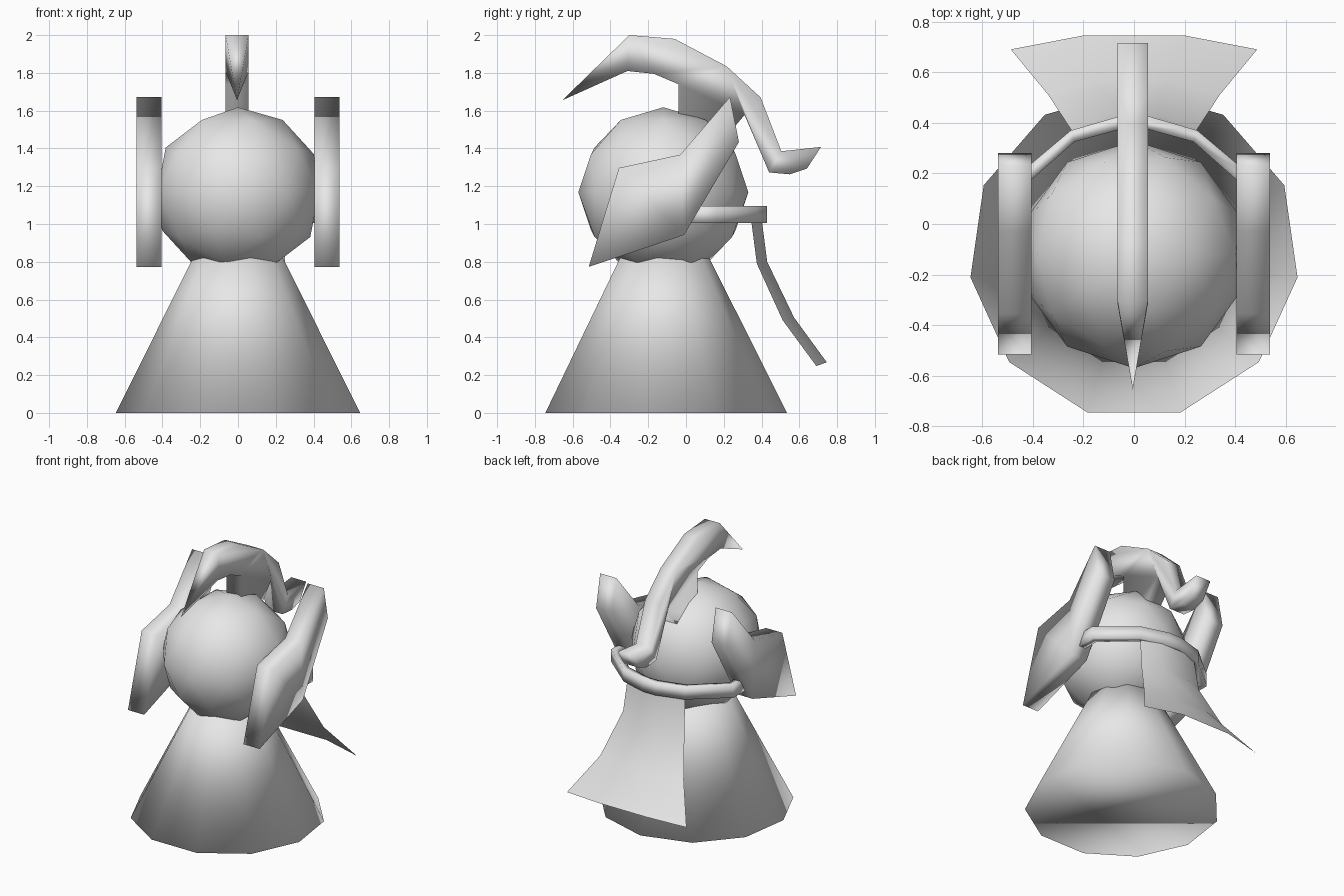
import bpy, bmesh
from mathutils import Vector

if "Cube" in bpy.data.objects:
    bpy.data.objects.remove(bpy.data.objects["Cube"], do_unlink=True)

grey = bpy.data.materials.new("plain grey")
grey.use_nodes = True
grey.diffuse_color = (0.8, 0.8, 0.8, 1)
grey.node_tree.nodes["Principled BSDF"].inputs["Base Color"].default_value = grey.diffuse_color


def finish(name, bm, closed=True):
    """Turn a bmesh into a smooth grey object."""
    if closed:
        bmesh.ops.recalc_face_normals(bm, faces=bm.faces)
    for face in bm.faces:
        face.smooth = True
    mesh = bpy.data.meshes.new(name)
    bm.to_mesh(mesh)
    bm.free()
    mesh.materials.append(grey)
    obj = bpy.data.objects.new(name, mesh)
    bpy.context.collection.objects.link(obj)
    return obj


def prism(name, outline, low, high, along, point=None):
    """Extrude an outline along x or z; one outline corner may close to a point."""
    bm = bmesh.new()

    def place(a, b, t):
        return (t, a, b) if along == "x" else (a, b, t)

    rings = []
    for t in (low, high):
        rings.append([bm.verts.new(place(a, b, (low + high) / 2 if i == point else t))
                      for i, (a, b) in enumerate(outline)])
    count = len(outline)
    for ring in rings:
        bm.faces.new(ring)
    for i in range(count):
        j = (i + 1) % count
        bm.faces.new((rings[0][i], rings[0][j], rings[1][j], rings[1][i]))
    bmesh.ops.remove_doubles(bm, verts=bm.verts, dist=0.0001)
    return finish(name, bm)


# Eleven-sided skirt with a corner at the back
SKIRT_RADIUS, SKIRT_TOP, CENTRE_Y = 0.653, 1.3, -0.118
bm = bmesh.new()
bmesh.ops.create_cone(bm, cap_ends=True, segments=11, radius1=SKIRT_RADIUS,
                      radius2=0, depth=SKIRT_TOP)
rim = max(bm.verts, key=lambda v: v.co.y if v.co.z < 0 else -9)
turn = Vector((rim.co.x, rim.co.y)).angle_signed(Vector((0, 1)))
for v in bm.verts:
    flat = Vector((v.co.x, v.co.y))
    if flat.length > 0.01:
        from_matrix = flat.copy()
        from mathutils import Matrix
        from_matrix.rotate(Matrix.Rotation(-turn, 2))
        v.co.x, v.co.y = from_matrix
    v.co.y += CENTRE_Y
    v.co.z += SKIRT_TOP / 2
finish("skirt", bm)

# Faceted round head
bm = bmesh.new()
bmesh.ops.create_icosphere(bm, subdivisions=2, radius=0.45)
bmesh.ops.translate(bm, verts=bm.verts, vec=(0, -0.12, 1.168))
finish("head", bm)

# Slanted plates on both sides of the head
plate = [(-0.515, 0.773), (-0.355, 1.297), (-0.03, 1.367),
         (0.233, 1.673), (0.28, 1.434), (-0.01, 0.942)]
prism("left_side_plate", plate, 0.405, 0.537, "x")
prism("right_side_plate", plate, -0.537, -0.405, "x")

# Curved crest with a pointed front and a foot sunk in the head
crest = [(-0.655, 1.655), (-0.3, 2.0), (-0.06, 1.98), (0.215, 1.835),
         (0.395, 1.67), (0.505, 1.385), (0.715, 1.408), (0.64, 1.293),
         (0.55, 1.263), (0.44, 1.273), (0.31, 1.577), (0.16, 1.4),
         (-0.04, 1.45), (-0.04, 1.74), (-0.17, 1.795), (-0.31, 1.81)]
prism("crest", crest, -0.066, 0.056, "x", point=0)

# Band around the back, joining the side plates
outer = [(0.5, 0.0), (0.5, 0.16), (0.25, 0.37), (0.05, 0.428)]
inner = [(0.04, 0.378), (0.235, 0.325), (0.445, 0.14), (0.445, 0.0)]


def mirrored(points):
    return [(-x, y) for x, y in reversed(points)]


prism("back_band", outer + mirrored(outer) + mirrored(inner) + inner, 1.005, 1.095, "z")

# Thin flared cape: middle y, middle z, edge y, edge z, half width per row
rows = [(0.4, 1.03, 0.345, 1.02, 0.235), (0.43, 0.8, 0.375, 0.79, 0.25),
        (0.572, 0.505, 0.512, 0.49, 0.34), (0.745, 0.268, 0.69, 0.248, 0.487)]
bm = bmesh.new()
grid = []
for my, mz, ey, ez, half in rows:
    grid.append([bm.verts.new((half * f, *((ey, ez) if abs(f) == 1 else (my, mz))))
                 for f in (-1, -0.41, 0.41, 1)])
for upper, lower in zip(grid, grid[1:]):
    for i in range(3):
        bm.faces.new((upper[i + 1], upper[i], lower[i], lower[i + 1]))
bmesh.ops.recalc_face_normals(bm, faces=bm.faces)
bm.normal_update()
if sum(f.normal.y for f in bm.faces) < 0:
    bmesh.ops.reverse_faces(bm, faces=bm.faces)
finish("cape", bm, closed=False)
